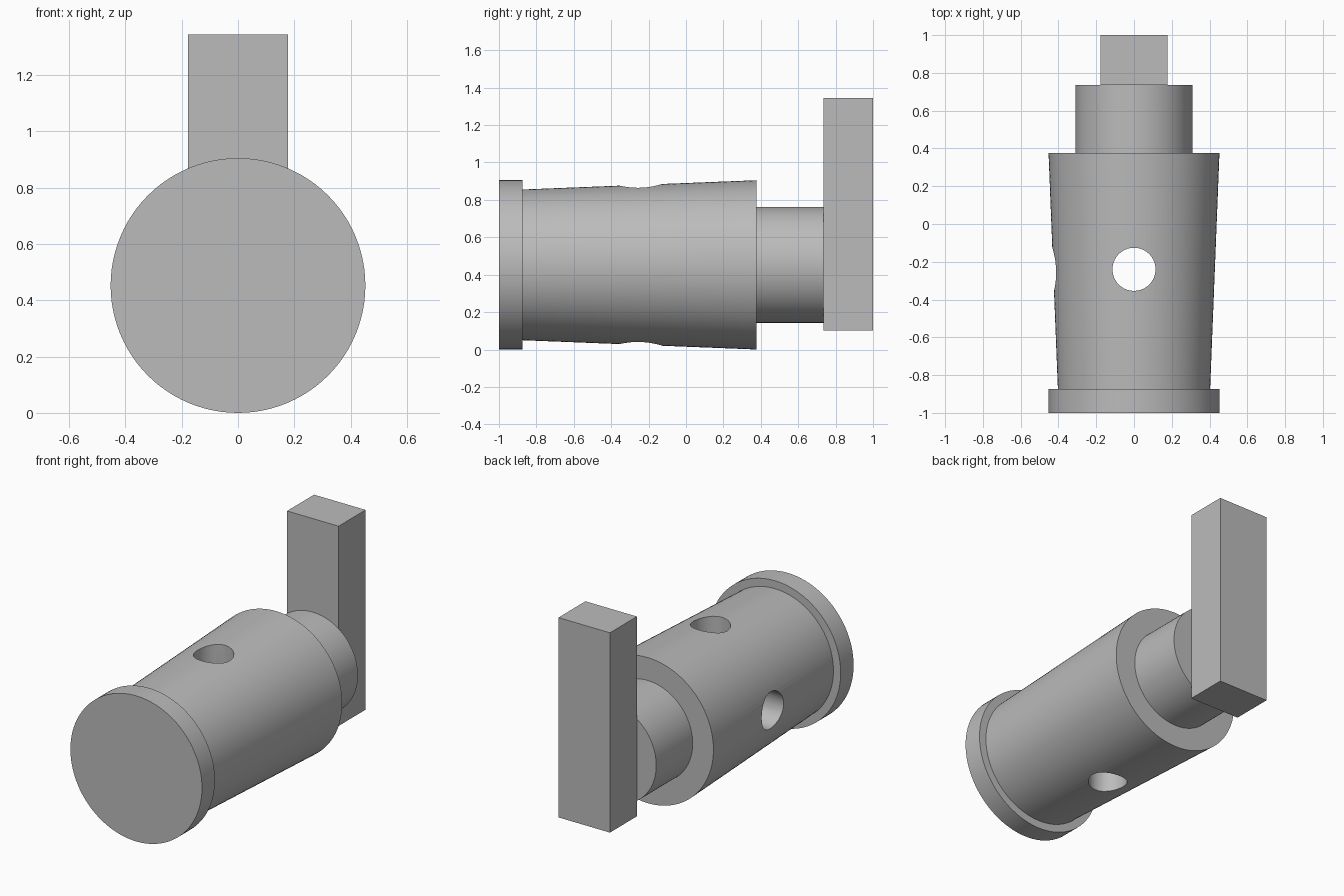
import bpy
import math

AXIS_Z = 0.4525   # height of the plug axis
PORT_Y = -0.24    # where the ports cross the axis
PORT_R = 0.114

if "Cube" in bpy.data.objects:
    bpy.data.objects.remove(bpy.data.objects["Cube"], do_unlink=True)

grey = bpy.data.materials.new("plain_grey")
grey.use_nodes = True
colour = (0.5, 0.5, 0.5, 1)
grey.diffuse_color = colour
grey.node_tree.nodes["Principled BSDF"].inputs["Base Color"].default_value = colour


def finish(name):
    ob = bpy.context.object
    ob.name = name
    ob.data.materials.append(grey)
    return ob


def turned(name, y0, y1, r0, r1):
    """Round part along y, with radius r0 at y0 and r1 at y1."""
    bpy.ops.mesh.primitive_cone_add(
        vertices=96, radius1=r1, radius2=r0, depth=y1 - y0,
        location=(0, (y0 + y1) / 2, AXIS_Z), rotation=(math.pi / 2, 0, 0))
    return finish(name)


def cutter(name, length, location, rotation):
    bpy.ops.mesh.primitive_cylinder_add(
        vertices=64, radius=PORT_R, depth=length, location=location, rotation=rotation)
    ob = finish(name)
    ob.hide_render = True
    return ob


def smooth(ob):
    bpy.ops.object.select_all(action='DESELECT')
    ob.select_set(True)
    bpy.context.view_layer.objects.active = ob
    bpy.ops.object.shade_smooth_by_angle(angle=math.radians(30))


# Turned parts: end flange, tapered plug and stem
flange = turned("end_flange", -1, -0.873, 0.4525, 0.4525)
plug = turned("tapered_plug", -0.873, 0.377, 0.403, 0.4525)
stem = turned("stem", 0.377, 0.735, 0.31, 0.31)

# Three-way port: straight through vertically, with a branch to the -x side
through = cutter("through_port_cutter", 2, (0, PORT_Y, AXIS_Z), (0, 0, 0))
branch = cutter("branch_port_cutter", 1, (-0.5, PORT_Y, AXIS_Z), (0, math.pi / 2, 0))
bpy.context.view_layer.objects.active = plug
for tool in (through, branch):
    mod = plug.modifiers.new(tool.name, 'BOOLEAN')
    mod.operation = 'DIFFERENCE'
    mod.solver = 'EXACT'
    mod.object = tool
    bpy.ops.object.modifier_apply(modifier=mod.name)
for tool in (through, branch):
    bpy.data.objects.remove(tool, do_unlink=True)

for part in (flange, plug, stem):
    smooth(part)

# Upright handle bar
bpy.ops.mesh.primitive_cube_add(size=1, location=(0, 0.8675, 0.723))
handle = finish("handle_bar")
handle.scale = (0.354, 0.265, 1.242)
